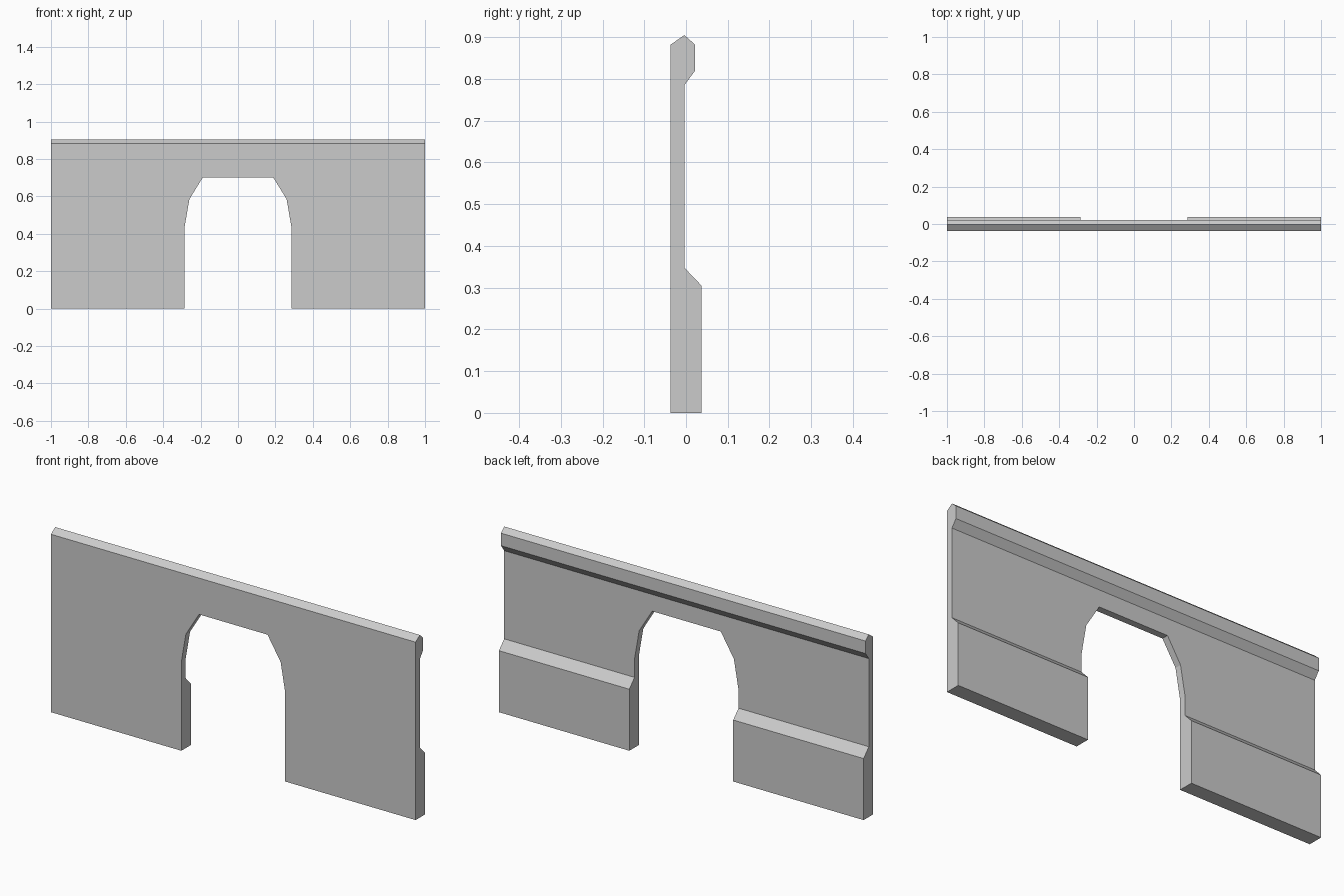
import bpy, bmesh
from mathutils import Vector

if "Cube" in bpy.data.objects:
    bpy.data.objects.remove(bpy.data.objects["Cube"])


def prism(name, points, offset):
    """Closed solid: a flat outline extruded along offset."""
    bm = bmesh.new()
    face = bm.faces.new([bm.verts.new(p) for p in points])
    ext = bmesh.ops.extrude_face_region(bm, geom=[face], use_keep_orig=True)
    verts = [g for g in ext["geom"] if isinstance(g, bmesh.types.BMVert)]
    bmesh.ops.translate(bm, verts=verts, vec=Vector(offset))
    bmesh.ops.recalc_face_normals(bm, faces=bm.faces)
    mesh = bpy.data.meshes.new(name)
    bm.to_mesh(mesh)
    bm.free()
    obj = bpy.data.objects.new(name, mesh)
    bpy.context.collection.objects.link(obj)
    return obj


# Wall cross-section (y, z): thick base, thin panel, pointed coping
section = [(-0.037, 0), (0.037, 0), (0.037, 0.305), (-0.004, 0.348),
           (-0.004, 0.785), (0.022, 0.82), (0.022, 0.882),
           (-0.004, 0.905), (-0.037, 0.882)]
wall = prism("wall", [(-1, y, z) for y, z in section], (2, 0, 0))

# Doorway outline (x, z), right half mirrored to the left
half = [(0.285, -0.1), (0.285, 0.44), (0.26, 0.585), (0.188, 0.702)]
outline = half + [(-x, z) for x, z in reversed(half)]
cutter = prism("doorway_cutter", [(x, -0.2, z) for x, z in outline], (0, 0.4, 0))
cutter.hide_render = True

# Cut the doorway, then discard the cutter
cut = wall.modifiers.new("doorway", "BOOLEAN")
cut.operation = "DIFFERENCE"
cut.solver = "EXACT"
cut.object = cutter
bpy.context.view_layer.objects.active = wall
bpy.ops.object.modifier_apply(modifier=cut.name)
bpy.data.objects.remove(cutter)
